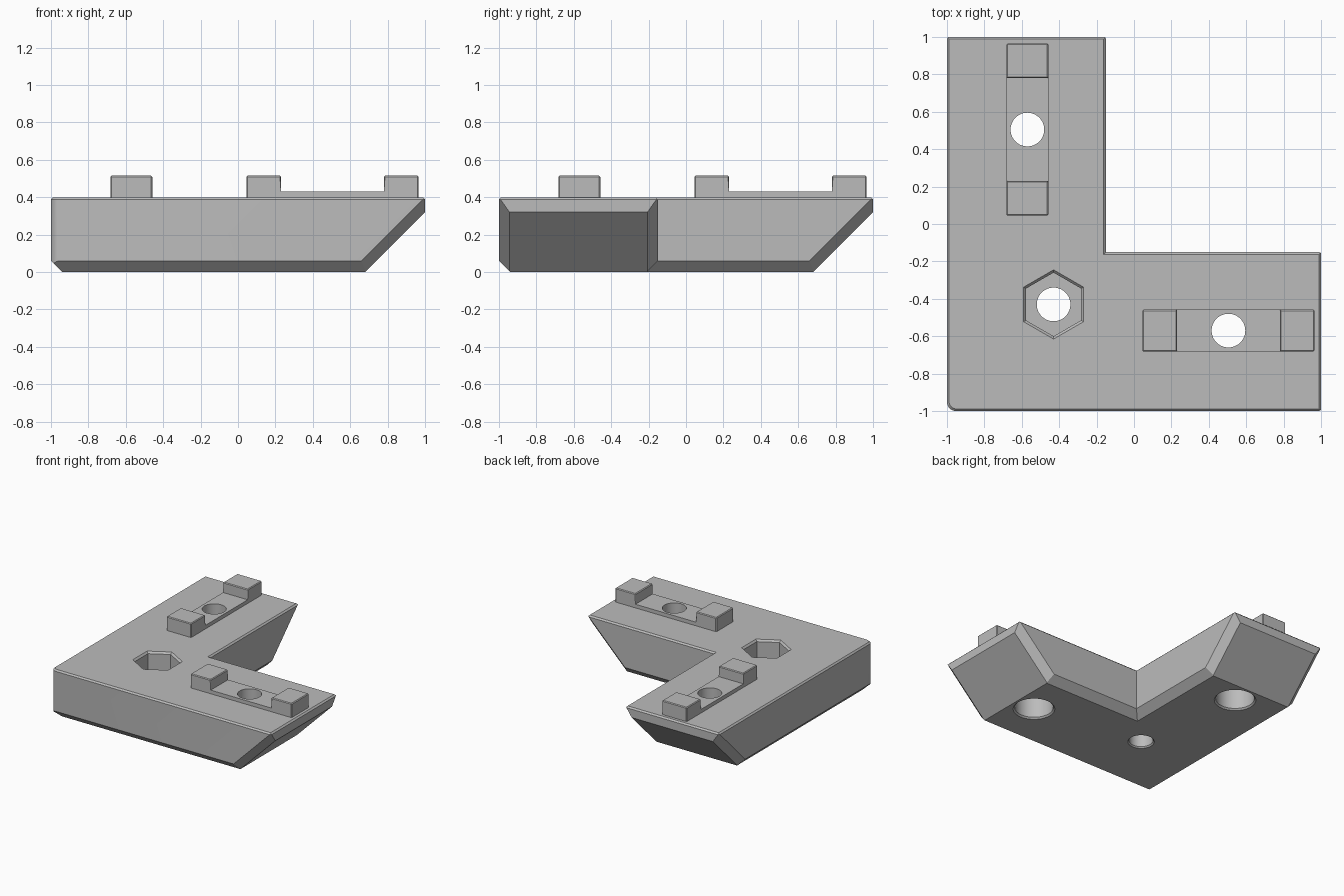
import bpy, bmesh, math
from mathutils import Vector

if "Cube" in bpy.data.objects:
    bpy.data.objects.remove(bpy.data.objects["Cube"])

HEIGHT, INNER, CHAMFER, LIP = 0.4, -0.15, 0.06, 0.012
RAIL_Y, RAIL_X = -0.57, 0.505      # screw centre on the front arm
NUT = -0.43                        # nut centre on the diagonal

grey = bpy.data.materials.new("mid grey")
grey.use_nodes = True
colour = (0.5, 0.5, 0.5, 1)
grey.diffuse_color = colour
grey.node_tree.nodes["Principled BSDF"].inputs["Base Color"].default_value = colour


def finish(bm, name):
    bmesh.ops.recalc_face_normals(bm, faces=bm.faces)
    mesh = bpy.data.meshes.new(name)
    bm.to_mesh(mesh)
    bm.free()
    mesh.materials.append(grey)
    obj = bpy.data.objects.new(name, mesh)
    bpy.context.collection.objects.link(obj)
    return obj


def swap(bm, geom):
    """Reflect across the diagonal x = y."""
    for v in geom:
        v.co.x, v.co.y = v.co.y, v.co.x


def slice_off(bm, point, normal, fill=True):
    bmesh.ops.bisect_plane(bm, geom=bm.verts[:] + bm.edges[:] + bm.faces[:], dist=1e-6,
                           plane_co=point, plane_no=normal, clear_outer=True)
    if fill:
        bmesh.ops.holes_fill(bm, edges=bm.edges, sides=0)


def make_body():
    """One arm carved from a block, then mirrored across the mitre."""
    bm = bmesh.new()
    bmesh.ops.create_cube(bm, size=4)
    slice_off(bm, (0, 0, 0), (0, 0, -1))
    slice_off(bm, (0, 0, HEIGHT), (0, 0, 1))
    up = Vector((0, 0, 1))
    # side walls with a wide bottom chamfer and a fine top one
    for point, normal in (((0, -1, 0), (0, -1, 0)), ((0, INNER, 0), (0, 1, 0)), ((1, 0, 0), (1, 0, 0))):
        p, n = Vector(point), Vector(normal)
        slice_off(bm, p, n)
        slice_off(bm, p + up * (HEIGHT - LIP), n + up)
        if n.x == 0:
            slice_off(bm, p + up * CHAMFER, n - up)
    # undercut arm end with chamfered sides
    slope = Vector((1, 0, -1)).normalized()
    slice_off(bm, (0.68, 0, 0), slope)
    slice_off(bm, (1, -1, HEIGHT), slope + Vector((0, -1, 0)))
    slice_off(bm, (1, INNER, HEIGHT), slope + Vector((0, 1, 0)))
    # rounded outer corner
    radius = 0.05
    for degrees in (15, 30, 45):
        a = math.radians(degrees)
        n = Vector((-math.sin(a), -math.cos(a), 0))
        p = Vector((radius - 1, radius - 1, 0)) + n * radius
        slice_off(bm, p, n)
        slice_off(bm, p + up * (HEIGHT - LIP), n + up)
    # mitre and mirror
    slice_off(bm, (0, 0, 0), (-1, 1, 0), fill=False)
    copy = bmesh.ops.duplicate(bm, geom=bm.verts[:] + bm.edges[:] + bm.faces[:])["geom"]
    swap(bm, [g for g in copy if isinstance(g, bmesh.types.BMVert)])
    bmesh.ops.remove_doubles(bm, verts=bm.verts, dist=1e-4)
    bmesh.ops.recalc_face_normals(bm, faces=bm.faces)
    bmesh.ops.dissolve_limit(bm, angle_limit=0.01, verts=bm.verts, edges=bm.edges)
    return finish(bm, "corner_body")


def make_rail(name, swapped):
    """Shallow tongue with a raised block at each end."""
    low, high, half = 0.43, 0.515, 0.112
    profile = [(-0.46, HEIGHT), (0.46, HEIGHT), (0.46, high), (0.275, high),
               (0.275, low), (-0.275, low), (-0.275, high), (-0.46, high)]
    bm = bmesh.new()
    face = bm.faces.new([bm.verts.new((RAIL_X + x, RAIL_Y - half, z)) for x, z in profile])
    out = bmesh.ops.extrude_face_region(bm, geom=[face])["geom"]
    for v in out:
        if isinstance(v, bmesh.types.BMVert):
            v.co.y += 2 * half
    bmesh.ops.recalc_face_normals(bm, faces=bm.faces)
    edges = [e for e in bm.edges if max(v.co.z for v in e.verts) > 0.5]
    bmesh.ops.bevel(bm, geom=edges, offset=0.006, segments=1, affect='EDGES')
    if swapped:
        swap(bm, bm.verts)
    return finish(bm, name)


def make_cutter(name, x, y, sides, profile):
    """Stack of rings of (radius, height), capped at both ends."""
    bm = bmesh.new()
    rings = []
    for r, z in profile:
        angles = [math.tau * i / sides for i in range(sides)]
        rings.append([bm.verts.new((x + r * math.sin(a), y + r * math.cos(a), z)) for a in angles])
    for a, b in zip(rings, rings[1:]):
        for i in range(sides):
            j = (i + 1) % sides
            bm.faces.new((a[i], a[j], b[j], b[i]))
    bm.faces.new(rings[0])
    bm.faces.new(rings[-1])
    cutter = finish(bm, name)
    cutter.hide_render = True
    return cutter


def cut(obj, cutters):
    for c in cutters:
        mod = obj.modifiers.new(c.name, 'BOOLEAN')
        mod.operation, mod.solver, mod.object = 'DIFFERENCE', 'EXACT', c
    bpy.context.view_layer.update()
    mesh = bpy.data.meshes.new_from_object(obj.evaluated_get(bpy.context.evaluated_depsgraph_get()))
    obj.modifiers.clear()
    obj.data = mesh


body = make_body()
rails = [make_rail("front_arm_rail", False), make_rail("back_arm_rail", True)]

# screw holes with counterbores underneath
screw = [(0.169, -0.012), (0.145, 0.012), (0.145, 0.25), (0.09, 0.25), (0.09, 0.6)]
screws = [make_cutter("front_screw_cutter", RAIL_X, RAIL_Y, 48, screw),
          make_cutter("back_screw_cutter", RAIL_Y, RAIL_X, 48, screw)]
# nut pocket above a narrow through hole
bolt = make_cutter("bolt_cutter", NUT, NUT, 48,
                   [(0.112, -0.012), (0.09, 0.01), (0.09, 0.3)])
nut = make_cutter("nut_cutter", NUT, NUT, 6,
                  [(0.17, 0.2), (0.17, 0.385), (0.2, 0.415)])

cut(body, screws + [bolt, nut])
for rail, cutter in zip(rails, screws):
    cut(rail, [cutter])
for c in screws + [bolt, nut]:
    bpy.data.objects.remove(c)

for obj in bpy.context.view_layer.objects:
    obj.select_set(obj in [body] + rails)
bpy.context.view_layer.objects.active = body
bpy.ops.object.shade_smooth_by_angle(angle=math.radians(20))
